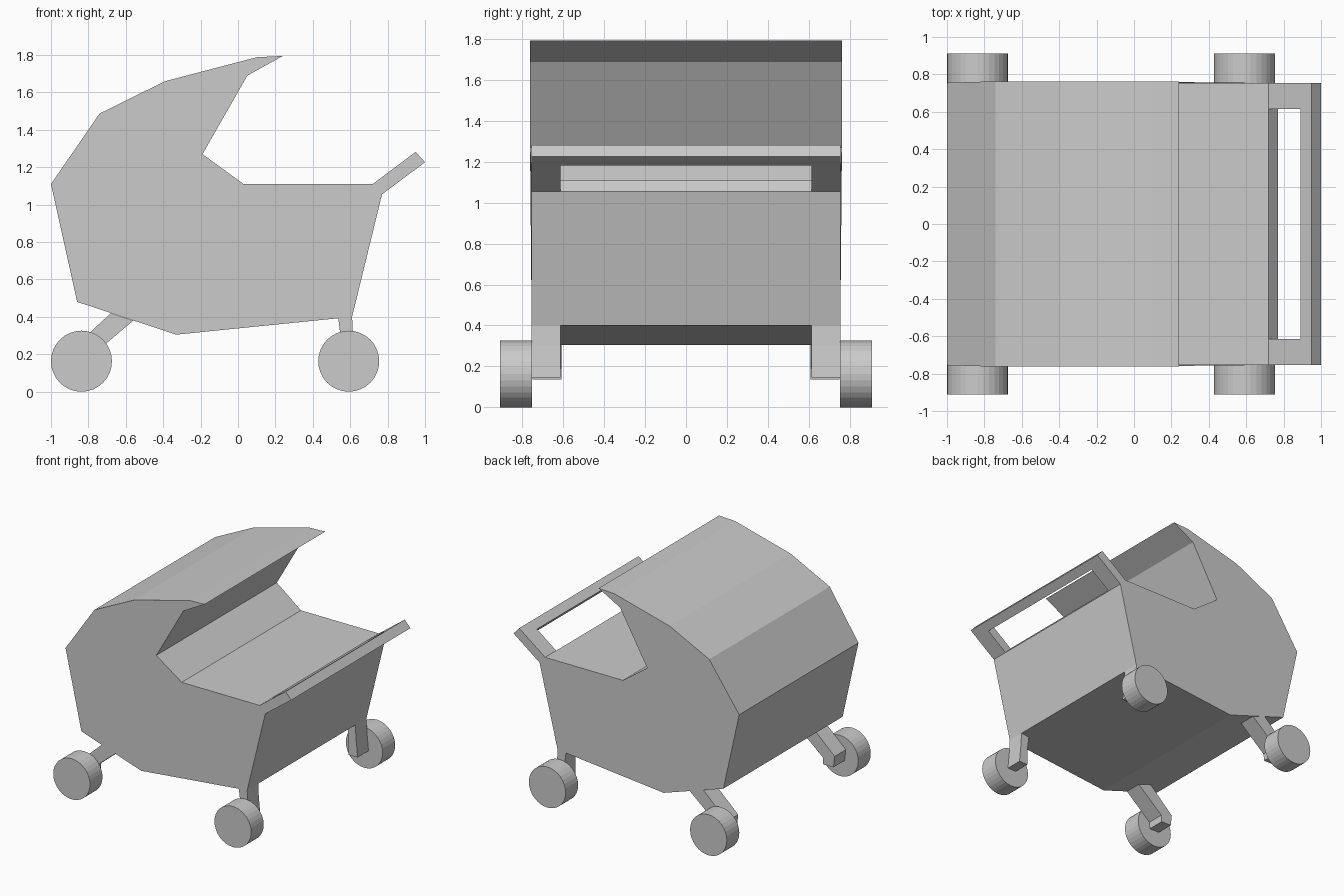
import bpy, bmesh, math
from mathutils import Matrix, Vector

if "Cube" in bpy.data.objects:
    bpy.data.objects.remove(bpy.data.objects["Cube"])


def add_object(name, bm):
    bmesh.ops.recalc_face_normals(bm, faces=bm.faces)
    mesh = bpy.data.meshes.new(name)
    bm.to_mesh(mesh)
    bm.free()
    obj = bpy.data.objects.new(name, mesh)
    bpy.context.collection.objects.link(obj)
    return obj


def extrude(name, points, offset):
    """Solid made by sweeping a planar outline along an offset vector."""
    bm = bmesh.new()
    face = bm.faces.new([bm.verts.new(p) for p in points])
    ret = bmesh.ops.extrude_face_region(bm, geom=[face], use_keep_orig=True)
    moved = [v for v in ret["geom"] if isinstance(v, bmesh.types.BMVert)]
    bmesh.ops.translate(bm, verts=moved, vec=Vector(offset))
    return add_object(name, bm)


def prism(name, profile, y0, y1):
    return extrude(name, [(x, y0, z) for x, z in profile], (0, y1 - y0, 0))


# Carriage body with hood, one solid side profile
profile = [(-1, 1.11), (-0.74, 1.487), (-0.39, 1.66), (0.10, 1.788), (0.24, 1.795),
           (0.05, 1.69), (-0.19, 1.27), (0.03, 1.11), (0.72, 1.11), (0.77, 1.055),
           (0.61, 0.40), (-0.33, 0.305), (-0.86, 0.48)]
body = prism("carriage_body", profile, -0.755, 0.755)
for v in body.data.vertices:  # hood is a touch wider than the tub
    if v.co.z > 1.2:
        v.co.y = math.copysign(0.763, v.co.y)

# Push handle: U-shaped frame leaning out from the front rim
W, H = 0.755, 0.615
start, end = Vector((0.72, 0, 1.11)), Vector((0.95, 0, 1.282))
outline = [(0, -W), (1, -W), (1, W), (0, W), (0, H), (0.74, H), (0.74, -H), (0, -H)]
extrude("push_handle", [start.lerp(end, t) + Vector((0, y, 0)) for t, y in outline],
        (0.05, 0, -0.055))

# Legs and wheels on both sides
front_leg = [(0.535, 0.40), (0.61, 0.40), (0.615, 0.30), (0.63, 0.145),
             (0.55, 0.145), (0.548, 0.30)]
rear_leg = [(-0.68, 0.42), (-0.89, 0.225), (-0.88, 0.135), (-0.79, 0.135),
            (-0.785, 0.19), (-0.56, 0.38)]
for side, s in (("left", -1), ("right", 1)):
    prism("front_leg_" + side, front_leg, s * 0.615, s * 0.755)
    prism("rear_leg_" + side, rear_leg, s * 0.61, s * 0.752)
    for end_name, x in (("front", 0.592), ("rear", -0.837)):
        bm = bmesh.new()
        bmesh.ops.create_cone(
            bm, cap_ends=True, segments=32, radius1=0.163, radius2=0.163, depth=0.158,
            matrix=Matrix.Translation((x, s * 0.832, 0.163))
            @ Matrix.Rotation(math.pi / 2, 4, "X"))
        add_object(f"{end_name}_wheel_{side}", bm)
